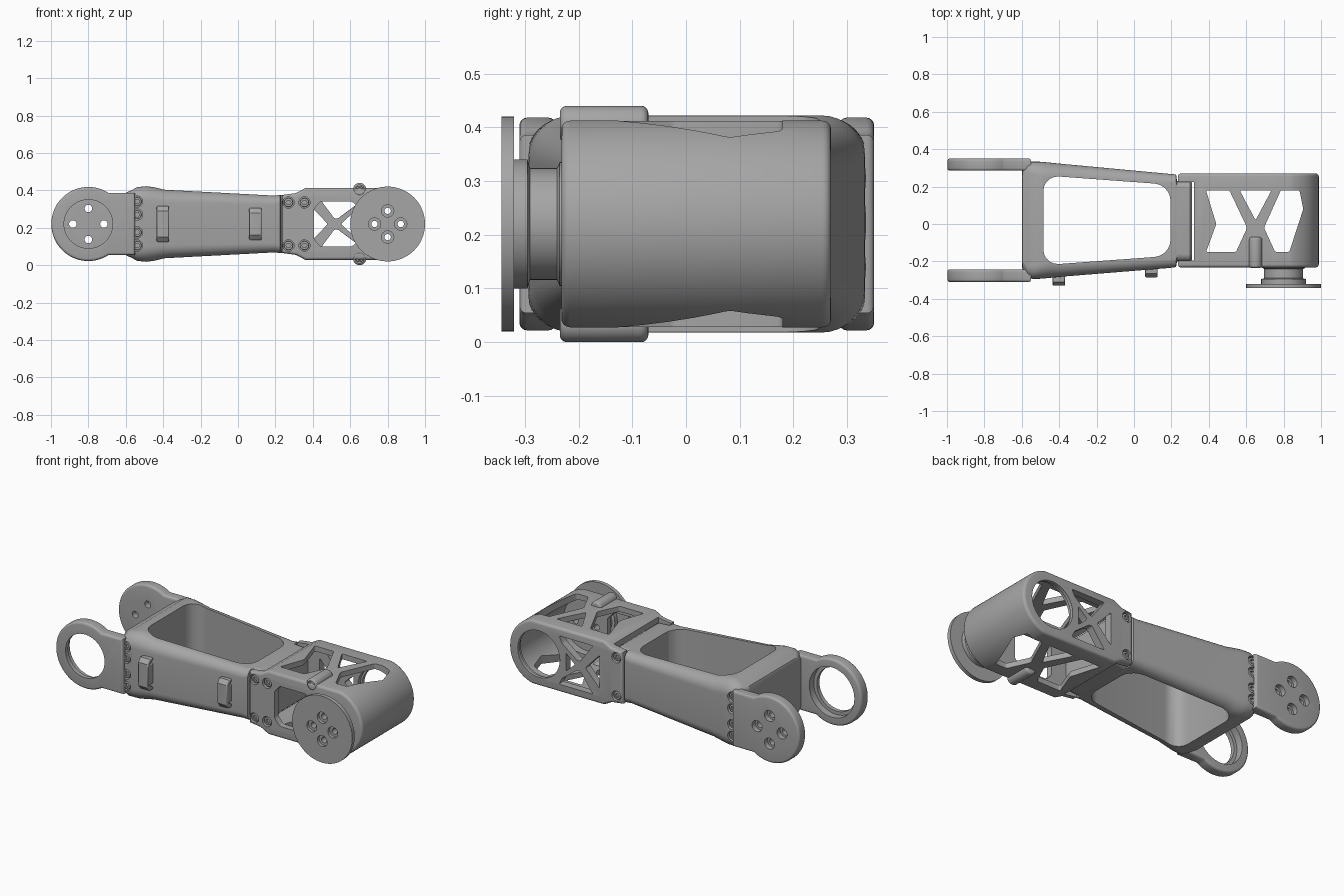
import bpy, bmesh, math
from mathutils import Vector

if "Cube" in bpy.data.objects:
    bpy.data.objects.remove(bpy.data.objects["Cube"])

MID = 0.22
grey = bpy.data.materials.new("plain grey")
grey.use_nodes = True
grey.diffuse_color = (0.38, 0.38, 0.38, 1)
grey.node_tree.nodes["Principled BSDF"].inputs["Base Color"].default_value = (0.38, 0.38, 0.38, 1)


def make(name, bm):
    bmesh.ops.recalc_face_normals(bm, faces=bm.faces)
    mesh = bpy.data.meshes.new(name)
    bm.to_mesh(mesh)
    bm.free()
    mesh.materials.append(grey)
    ob = bpy.data.objects.new(name, mesh)
    bpy.context.collection.objects.link(ob)
    return ob


def place(axis, u, v, w):
    return {"x": (w, u, v), "y": (u, w, v), "z": (u, v, w)}[axis]


def prism(name, pts, axis, lo, hi, corner=0, edge=0):
    """Extrude an outline along an axis, rounding its corners and its rims."""
    bm = bmesh.new()
    a = [bm.verts.new(place(axis, u, v, lo)) for u, v in pts]
    b = [bm.verts.new(place(axis, u, v, hi)) for u, v in pts]
    bm.faces.new(a)
    bm.faces.new(b)
    for i in range(len(pts)):
        j = (i + 1) % len(pts)
        bm.faces.new((a[i], a[j], b[j], b[i]))
    bmesh.ops.recalc_face_normals(bm, faces=bm.faces)
    k = "xyz".index(axis)
    along = lambda e: abs(e.verts[0].co[k] - e.verts[1].co[k]) > 1e-5
    if corner:
        bmesh.ops.bevel(bm, geom=[e for e in bm.edges if along(e)], offset=corner,
                        segments=5, profile=0.5, affect="EDGES")
    if edge:
        bmesh.ops.bevel(bm, geom=[e for e in bm.edges if not along(e)], offset=edge,
                        segments=4, profile=0.5, affect="EDGES")
    return make(name, bm)


def arc(x, z, r, start, end, n=32):
    angles = [math.radians(start + (end - start) * i / n) for i in range(n + 1)]
    return [(x + r * math.cos(t), z + r * math.sin(t)) for t in angles]


def disc(name, x, z, r, lo, hi, edge=0, n=48):
    return prism(name, arc(x, z, r, 0, 360, n)[:-1], "y", lo, hi, 0, edge)


def cut(target, *cutters):
    bpy.context.view_layer.objects.active = target
    for c in cutters:
        c.hide_render = True
        m = target.modifiers.new("cut", "BOOLEAN")
        m.operation, m.solver, m.object = "DIFFERENCE", "EXACT", c
        bpy.ops.object.modifier_apply(modifier=m.name)
        bpy.data.objects.remove(c)


def screw(target, x, z, surface, inward, r=0.03):
    """Counterbored hole with a hollow screw head sitting in it."""
    cut(target, disc("bore", x, z, r, *sorted((surface - inward * 0.03, surface + inward * 0.025)), n=24))
    head = disc("screw_head", x, z, r * 0.8, *sorted((surface + inward * 0.008, surface + inward * 0.03)), edge=0.003, n=24)
    cut(head, disc("socket", x, z, r * 0.45, *sorted((surface - inward * 0.01, surface + inward * 0.02)), n=6))


def mirror_z(pts):
    return [(u, 2 * MID - v) for u, v in pts]


# Main arm: rounded sections lofted along its length (x, front, back, half height, radius)
sections = [(-0.60, -0.22, 0.27, 0.16, 0.05), (-0.595, -0.25, 0.30, 0.17, 0.06),
            (-0.57, -0.285, 0.33, 0.18, 0.06), (-0.54, -0.295, 0.335, 0.197, 0.07),
            (-0.49, -0.292, 0.332, 0.202, 0.08), (-0.45, -0.288, 0.328, 0.197, 0.08),
            (-0.39, -0.282, 0.322, 0.183, 0.07), (0.19, -0.235, 0.268, 0.152, 0.05),
            (0.225, -0.23, 0.265, 0.155, 0.045), (0.23, -0.2, 0.23, 0.155, 0.04),
            (0.30, -0.2, 0.23, 0.15, 0.04), (0.31, -0.19, 0.22, 0.14, 0.03)]
bm = bmesh.new()
rings = []
for x, front, back, h, r in sections:
    ring = []
    for cy, cz, start in ((back - r, h - r, 0), (front + r, h - r, 90),
                          (front + r, r - h, 180), (back - r, r - h, 270)):
        ring += [bm.verts.new((x, y, MID + z)) for y, z in arc(cy, cz, r, start, start + 90, 8)]
    rings.append(ring)
for a, b in zip(rings, rings[1:]):
    for i in range(len(a)):
        j = (i + 1) % len(a)
        bm.faces.new((a[i], a[j], b[j], b[i]))
bm.faces.new(rings[0])
bm.faces.new(rings[-1])
arm = make("main_arm", bm)
cut(arm, prism("arm_opening", [(-0.485, -0.22), (-0.485, 0.26), (0.195, 0.21), (0.195, -0.17)],
               "z", -0.2, 0.7, 0.085))
for z in (0.34, 0.27, 0.175, 0.105):
    screw(arm, -0.54, z, -0.295, 1)
    screw(arm, -0.54, z, 0.335, -1)


# Fork: open ring at the front, drilled disc at the back
def fork_plate(name, lo, hi):
    outline = arc(-0.8, MID, 0.198, 57, 303, 56)
    outline += [(-0.55, 0.054), (-0.55, 0.386)]
    return prism(name, outline, "y", lo, hi, 0, 0.014)


fork_ring = fork_plate("fork_ring", -0.31, -0.242)
cut(fork_ring, disc("ring_hole", -0.8, MID, 0.13, -0.5, 0),
    disc("ring_step", -0.8, MID, 0.15, -0.285, 0))
fork_disc = fork_plate("fork_disc", 0.285, 0.35)
around = [(1, 0), (0, 1), (-1, 0), (0, -1)]
for u, v in around:
    hx, hz = -0.8 + u * 0.083, MID + v * 0.083
    cut(fork_disc, disc("hole", hx, hz, 0.02, 0.2, 0.5, n=24),
        disc("bore", hx, hz, 0.033, 0.32, 0.5, n=24))

# Cable clips on the front wall
for x, y, h in ((-0.402, -0.28, 0.095), (0.093, -0.235, 0.085)):
    side = [(0.02, h), (-0.03, h), (-0.05, h - 0.025)]
    inner = [(-0.028, h - 0.035), (0.02, h - 0.035)]
    half = [(y + u, MID + v) for u, v in side]
    hollow = [(y + u, MID + v) for u, v in inner]
    prism("cable_clip", half + mirror_z(half)[::-1] + mirror_z(hollow) + hollow[::-1],
          "x", x - 0.033, x + 0.033, 0, 0.006)

# End housing: hollow shell with a round nose
top = [(0.36, 0.412), (0.31, 0.385), (0.235, 0.375)]
outline = arc(0.79, MID, 0.198, -76, 76) + [(0.72, 0.412)] + top
outline += mirror_z(top)[::-1] + mirror_z([(0.72, 0.412)])
housing = prism("end_housing", outline, "y", -0.232, 0.27, 0, 0.016)
cavity = arc(0.79, MID, 0.16, -90, 90) + [(0.38, 0.38), (0.32, 0.355), (0.32, 0.6), (0.1, 0.6)]
cavity += mirror_z([(0.38, 0.38), (0.32, 0.355), (0.32, 0.6), (0.1, 0.6)])[::-1]
cut(housing, prism("cavity", cavity, "y", -0.195, 0.225))

# Truss windows through the top and bottom of the housing
for pts in ([(0.385, 0.18), (0.51, 0.18), (0.605, -0.02), (0.545, -0.15), (0.385, -0.15), (0.44, 0)],
            [(0.565, 0.18), (0.735, 0.18), (0.65, 0.02)],
            [(0.785, 0.18), (0.885, 0.18), (0.905, 0.08), (0.83, -0.15), (0.755, -0.15), (0.695, -0.02)]):
    cut(housing, prism("top_window", pts, "z", -0.3, 0.8, 0.01))

# Front window, back bearing hole and cross braced back windows
cut(housing, prism("front_window", [(0.405, 0.14), (0.44, 0.10), (0.61, 0.10), (0.66, 0.15), (0.66, 0.29),
                                    (0.61, 0.34), (0.44, 0.34), (0.405, 0.30)], "y", -0.4, -0.1, 0.01),
    disc("bearing_hole", 0.79, MID, 0.14, 0.1, 0.4),
    disc("bearing_step", 0.79, MID, 0.152, 0.1, 0.25))
upper = [(0.43, 0.365), (0.655, 0.365), (0.635, 0.325), (0.535, 0.25), (0.515, 0.25)]
for pts in (upper, mirror_z(upper), [(0.385, 0.32), (0.385, 0.12), (0.48, MID)],
            [(0.61, 0.275), (0.61, 0.165), (0.55, MID)]):
    cut(housing, prism("back_window", pts, "y", 0.1, 0.4, 0.008))
for z in (0.335, 0.105):
    screw(housing, 0.27, z, -0.232, 1)
    screw(housing, 0.355, z, -0.232, 1)
    screw(housing, 0.275, z, 0.27, -1)

# Screw bosses above and below the housing
for z in (0.405, 0.035):
    boss = disc("screw_boss", 0.65, z, 0.035, -0.235, -0.07, 0.014, 32)
    screw(boss, 0.65, z, -0.235, 1, 0.024)

# Output flange: round plate on a stepped neck, drilled with four screw holes
profile = [(0.2, -0.343), (0.2, -0.32), (0.12, -0.32), (0.12, -0.295), (0.104, -0.29), (0.104, -0.24),
           (0.115, -0.235), (0.115, -0.2)]
bm = bmesh.new()
loops = []
for r, y in profile:
    loops.append([bm.verts.new((u, y, v)) for u, v in arc(0.8, MID, r, 0, 360, 64)[:-1]])
for a, b in zip(loops, loops[1:]):
    for i in range(64):
        bm.faces.new((a[i], a[i - 1], b[i - 1], b[i]))
bm.faces.new(loops[0])
bm.faces.new(loops[-1])
flange = make("output_flange", bm)
for u, v in around:
    hx, hz = 0.8 + u * 0.07, MID + v * 0.07
    through = lambda: disc("hole", hx, hz, 0.017, -0.5, -0.1, n=24)
    cut(flange, through(), disc("bore", hx, hz, 0.033, -0.5, -0.325, n=24))
    cut(housing, through())

# Smooth shading with sharp edges kept
bpy.ops.object.select_all(action="DESELECT")
for ob in bpy.context.collection.objects:
    if ob.type == "MESH" and grey.name in ob.data.materials:
        ob.select_set(True)
        bpy.context.view_layer.objects.active = ob
bpy.ops.object.shade_smooth_by_angle(angle=math.radians(35))
